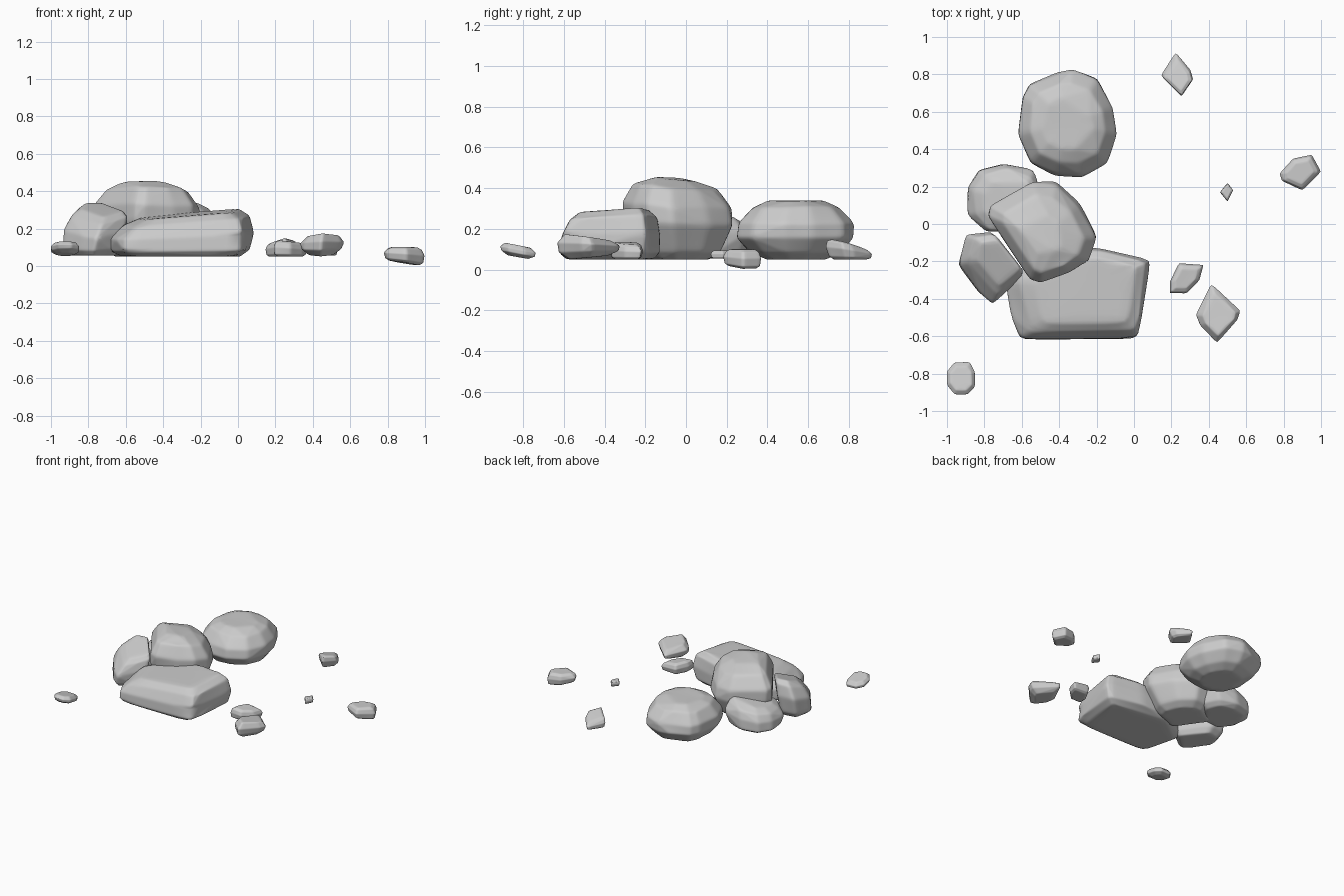
import bpy
import bmesh
import random
from mathutils import Vector

default_cube = bpy.data.objects.get("Cube")
if default_cube:
    bpy.data.objects.remove(default_cube, do_unlink=True)

random.seed(4)

# One plain stone colour
stone = bpy.data.materials.new("stone grey")
stone.use_nodes = True
stone.diffuse_color = (0.6, 0.6, 0.6, 1)
stone.node_tree.nodes["Principled BSDF"].inputs["Base Color"].default_value = stone.diffuse_color

# Side profiles as (height fraction, outline scale)
BOULDER = [(0, .5), (.12, .78), (.38, 1), (.62, .98), (.9, .76), (1, .5)]
DOME = [(0, .55), (.1, .76), (.45, .99), (.68, .97), (.91, .75), (1, .4)]
BLOCK = [(0, .72), (.15, .92), (.55, 1), (.86, .87), (1, .64)]
SLAB = [(0, .84), (.14, .97), (.5, .99), (.85, .87), (1, .69)]
PEBBLE = [(0, .6), (.3, .95), (.65, 1), (1, .74)]


def rock(name, outline, bottom, top, profile, lean=(0, 0), tilt=(0, 0),
         dip=(0, 0), rough=.015, soften=6):
    """Hull stacked copies of a plan outline, then wear down the edges.
    Lean shifts the top sideways; tilt slopes the top and dip the underside."""
    plan = [Vector(p) for p in outline]
    low = Vector([min(p[i] for p in plan) for i in range(2)])
    high = Vector([max(p[i] for p in plan) for i in range(2)])
    centre = (low + high) / 2
    lean, tilt, dip = Vector(lean), Vector(tilt), Vector(dip)
    height = top - bottom
    bm = bmesh.new()
    for level, scale in profile:
        slope = dip.lerp(tilt, level)
        for p in plan:
            wobble = 1 + random.uniform(-rough, rough) * 2
            offset = (p - centre) * scale * wobble * 1.01
            flat = centre + offset + lean * level ** 2
            z = bottom + level * height + slope.dot(offset)
            z += random.uniform(-rough, rough) * height * level
            bm.verts.new((flat.x, flat.y, z))
    hull = bmesh.ops.convex_hull(bm, input=bm.verts)
    loose = {v for v in hull["geom_interior"] + hull["geom_unused"]
             if isinstance(v, bmesh.types.BMVert)}
    bmesh.ops.delete(bm, geom=list(loose), context="VERTS")
    bmesh.ops.dissolve_limit(bm, angle_limit=.15, verts=bm.verts, edges=bm.edges)
    bmesh.ops.recalc_face_normals(bm, faces=bm.faces)
    mesh = bpy.data.meshes.new(name)
    bm.to_mesh(mesh)
    bm.free()
    mesh.materials.append(stone)
    mesh.shade_smooth()
    obj = bpy.data.objects.new(name, mesh)
    bpy.context.collection.objects.link(obj)
    facets = obj.modifiers.new("facets", "SUBSURF")
    facets.subdivision_type = "SIMPLE"
    facets.levels = facets.render_levels = 3
    worn = obj.modifiers.new("worn edges", "SMOOTH")
    worn.factor = .5
    worn.iterations = soften


# Large rocks
rock("front_slab",
     [(-.69, -.3), (-.66, -.5), (-.61, -.62), (.01, -.615), (.04, -.54),
      (.07, -.21), (.04, -.18), (-.2, -.13), (-.45, -.13)],
     .05, .275, SLAB, lean=(.045, .02), tilt=(.08, .06))
rock("centre_boulder",
     [(-.79, .05), (-.77, .11), (-.55, .235), (-.42, .225), (-.3, .115),
      (-.21, -.06), (-.25, -.18), (-.35, -.25), (-.5, -.3), (-.56, -.28)],
     .05, .445, DOME, lean=(.01, -.025), tilt=(-.04, -.09), rough=.02)
rock("back_boulder",
     [(-.56, .75), (-.42, .8), (-.33, .82), (-.2, .77), (-.12, .62),
      (-.09, .48), (-.15, .33), (-.28, .26), (-.42, .26), (-.55, .33),
      (-.62, .48), (-.6, .68)],
     .05, .335, BOULDER, rough=.02)
rock("left_back_rock",
     [(-.9, .2), (-.84, .3), (-.7, .33), (-.55, .29), (-.5, .15),
      (-.62, -.03), (-.8, -.04), (-.89, .06)],
     .055, .245, BLOCK, lean=(.03, -.02), tilt=(.17, 0), rough=.025)
rock("left_front_rock",
     [(-.95, -.22), (-.91, -.07), (-.78, -.05), (-.68, -.17), (-.6, -.28),
      (-.67, -.35), (-.77, -.43), (-.84, -.37)],
     .055, .3, BLOCK, lean=(.05, .03), tilt=(.05, .35), rough=.02)

# Scattered pebbles
rock("front_left_pebble",
     [(-1, -.79), (-.96, -.74), (-.88, -.74), (-.85, -.79), (-.85, -.87),
      (-.89, -.91), (-.96, -.91), (-1, -.86)],
     .062, .12, PEBBLE, tilt=(0, -.2), dip=(0, -.18))
rock("near_pebble",
     [(.19, -.37), (.19, -.31), (.24, -.21), (.37, -.22), (.35, -.3), (.28, -.37)],
     .05, .13, BLOCK, tilt=(-.12, 0), soften=3)
rock("front_right_pebble",
     [(.33, -.48), (.41, -.32), (.56, -.46), (.55, -.51), (.44, -.63), (.35, -.54)],
     .06, .16, PEBBLE, lean=(.01, -.01), tilt=(.04, -.13), dip=(0, .1), soften=3)
rock("tiny_pebble",
     [(.46, .17), (.5, .22), (.53, .18), (.5, .12)], .055, .095, BLOCK, soften=2)
rock("back_pebble",
     [(.14, .8), (.22, .92), (.3, .83), (.31, .78), (.25, .69)],
     .05, .13, BLOCK, lean=(.01, -.02), tilt=(.1, -.25), soften=3)
rock("right_pebble",
     [(.78, .27), (.85, .35), (.95, .37), (1, .28), (.9, .18), (.79, .23)],
     .016, .1, BLOCK, dip=(-.15, -.05), soften=3)
